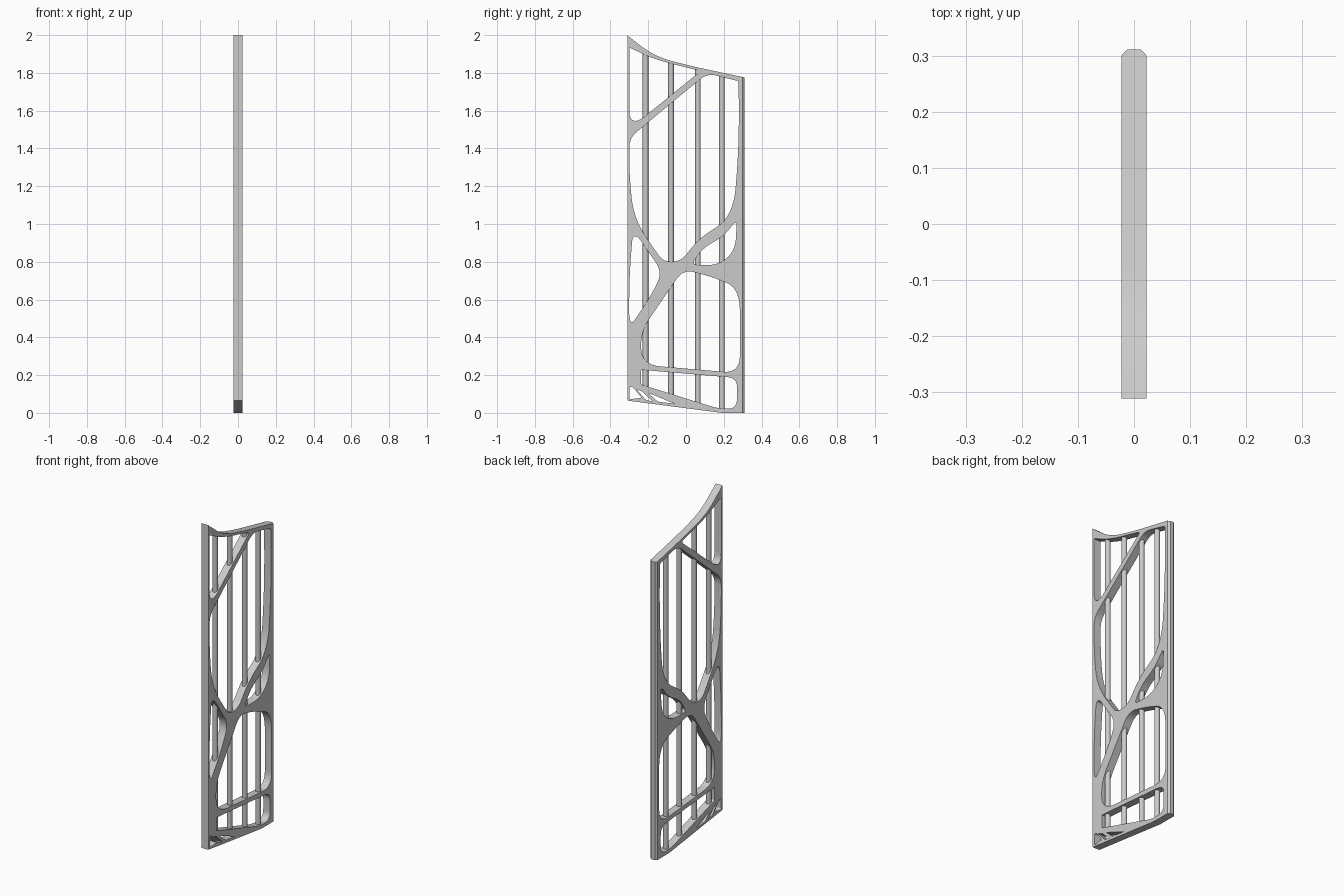
import bpy
import bmesh
from math import radians
from mathutils import Matrix, Vector

default_cube = bpy.data.objects.get("Cube")
if default_cube:
    bpy.data.objects.remove(default_cube, do_unlink=True)

HALF_THICK = 0.0225
REAR = 0.3
# Local profile axes (u, v, depth) become world (y, z, x)
PROFILE_TO_WORLD = Matrix(((0, 0, 1, 0), (1, 0, 0, 0), (0, 1, 0, 0), (0, 0, 0, 1)))

grey = bpy.data.materials.new("light_grey")
grey.use_nodes = True
grey_value = (0.6, 0.6, 0.6, 1)
grey.diffuse_color = grey_value
grey.node_tree.nodes["Principled BSDF"].inputs["Base Color"].default_value = grey_value


def rounded(corners, steps=8):
    """Closed outline through (y, z, rounding) corners, each softened by a curve."""
    outline = []
    count = len(corners)
    for index, (y, z, size) in enumerate(corners):
        corner = Vector((y, z))
        if size == 0:
            outline.append(corner)
            continue
        ends = []
        for neighbour in (corners[index - 1], corners[(index + 1) % count]):
            edge = Vector(neighbour[:2]) - corner
            ends.append(corner + edge.normalized() * min(size, edge.length * 0.49))
        for step in range(steps + 1):
            t = step / steps
            outline.append(ends[0].lerp(corner, t).lerp(corner.lerp(ends[1], t), t))
    return outline


def add_object(name, bm, smooth=True):
    mesh = bpy.data.meshes.new(name)
    bm.to_mesh(mesh)
    bm.free()
    mesh.materials.clear()
    mesh.materials.append(grey)
    obj = bpy.data.objects.new(name, mesh)
    bpy.context.collection.objects.link(obj)
    if smooth:
        bpy.ops.object.select_all(action="DESELECT")
        obj.select_set(True)
        bpy.context.view_layer.objects.active = obj
        bpy.ops.object.shade_smooth_by_angle(angle=radians(35))
    return obj


def pierced_panel(name, outlines):
    """Extrude a filled profile; inner outlines become openings."""
    curve = bpy.data.curves.new(name + "_profile", "CURVE")
    curve.dimensions = "2D"
    curve.fill_mode = "BOTH"
    curve.extrude = HALF_THICK
    for corners in outlines:
        points = rounded(corners)
        spline = curve.splines.new("POLY")
        spline.points.add(len(points) - 1)
        for target, point in zip(spline.points, points):
            target.co = (point.x, point.y, 0, 1)
        spline.use_cyclic_u = True
    helper = bpy.data.objects.new(name + "_profile", curve)
    bpy.context.collection.objects.link(helper)
    graph = bpy.context.evaluated_depsgraph_get()
    mesh = bpy.data.meshes.new_from_object(helper.evaluated_get(graph))
    bpy.data.objects.remove(helper, do_unlink=True)
    bm = bmesh.new()
    bm.from_mesh(mesh)
    bpy.data.meshes.remove(mesh)
    bmesh.ops.remove_doubles(bm, verts=bm.verts, dist=0.00005)
    bm.transform(PROFILE_TO_WORLD)
    bmesh.ops.recalc_face_normals(bm, faces=bm.faces)
    return add_object(name, bm)


# Outer silhouette with a sweeping top and sloping foot
silhouette = [
    (-0.311, 2, 0), (-0.3, 1.99, 0), (-0.17, 1.89, 0.12), (0, 1.842, 0.1),
    (REAR, 1.778, 0), (REAR, 0, 0), (0.19, 0, 0), (-0.311, 0.065, 0),
]
# Openings of the branching frame
top_opening = [
    (-0.3, 1.935, 0.01), (-0.17, 1.872, 0.1), (0.078, 1.81, 0.025),
    (-0.255, 1.54, 0.05), (-0.3, 1.555, 0.05),
]
upper_opening = [
    (-0.3, 1.455, 0.05), (0.112, 1.798, 0.05), (0.279, 1.756, 0.012),
    (0.28, 1.4, 0.2), (0.25, 1.04, 0.15), (0.07, 0.925, 0.08),
    (-0.03, 0.8, 0.05), (-0.12, 0.8, 0.04), (-0.275, 1.02, 0.13), (-0.3, 1.25, 0.12),
]
front_opening = [
    (-0.255, 0.935, 0.03), (-0.125, 0.745, 0.06), (-0.185, 0.62, 0.1),
    (-0.29, 0.465, 0.04), (-0.302, 0.52, 0.03), (-0.298, 0.75, 0.1), (-0.283, 0.935, 0.03),
]
rear_opening = [
    (0.268, 1.01, 0.02), (0.262, 0.86, 0.1), (0.17, 0.78, 0.1),
    (0.03, 0.785, 0.03), (0.085, 0.87, 0.06), (0.2, 0.935, 0.06), (0.25, 1, 0.02),
]
lower_opening = [
    (-0.015, 0.76, 0.06), (0.14, 0.72, 0.08), (0.285, 0.66, 0.12),
    (0.285, 0.21, 0.09), (-0.235, 0.255, 0.1), (-0.24, 0.43, 0.08),
]
foot_opening = [
    (-0.237, 0.228, 0.005), (0.27, 0.185, 0.05), (0.27, 0.025, 0.05),
    (0.18, 0.02, 0.06), (-0.237, 0.15, 0.005),
]
foot_slots = [
    [(-0.298, 0.14, 0.01), (-0.28, 0.135, 0.01), (-0.235, 0.08, 0.005), (-0.298, 0.072, 0.01)],
    [(-0.262, 0.125, 0), (-0.235, 0.115, 0.01), (-0.175, 0.06, 0), (-0.215, 0.07, 0.01)],
    [(-0.2, 0.105, 0), (-0.16, 0.09, 0.01), (-0.06, 0.048, 0), (-0.15, 0.06, 0.01)],
]
pierced_panel("branching_frame", [
    silhouette, top_opening, upper_opening, front_opening,
    rear_opening, lower_opening, foot_opening, *foot_slots,
])

# Chamfered strip along the rear edge
strip = bmesh.new()
section = [(-HALF_THICK, REAR), (HALF_THICK, REAR), (0.012, 0.311), (-0.012, 0.311)]
bottom = [strip.verts.new((x, y, 0)) for x, y in section]
top = [strip.verts.new((x, y, 1.778 - (y - REAR) * 0.2)) for x, y in section]
strip.faces.new(bottom)
strip.faces.new(top)
for i in range(len(section)):
    j = (i + 1) % len(section)
    strip.faces.new((bottom[i], bottom[j], top[j], top[i]))
bmesh.ops.recalc_face_normals(strip, faces=strip.faces)
add_object("rear_chamfer_strip", strip, smooth=False)

# Round upright bars, ending inside the top and foot rails
bars = [(-0.214, 0.125, 1.905), (-0.079, 0.08, 1.857), (0.063, 0.04, 1.818), (0.19, 0.012, 1.787)]
for number, (y, low, high) in enumerate(bars, start=1):
    bar = bmesh.new()
    bmesh.ops.create_cone(
        bar, cap_ends=True, segments=24, radius1=0.015, radius2=0.015, depth=high - low,
        matrix=Matrix.Translation((0, y, (low + high) / 2)),
    )
    add_object(f"upright_bar_{number}", bar)
